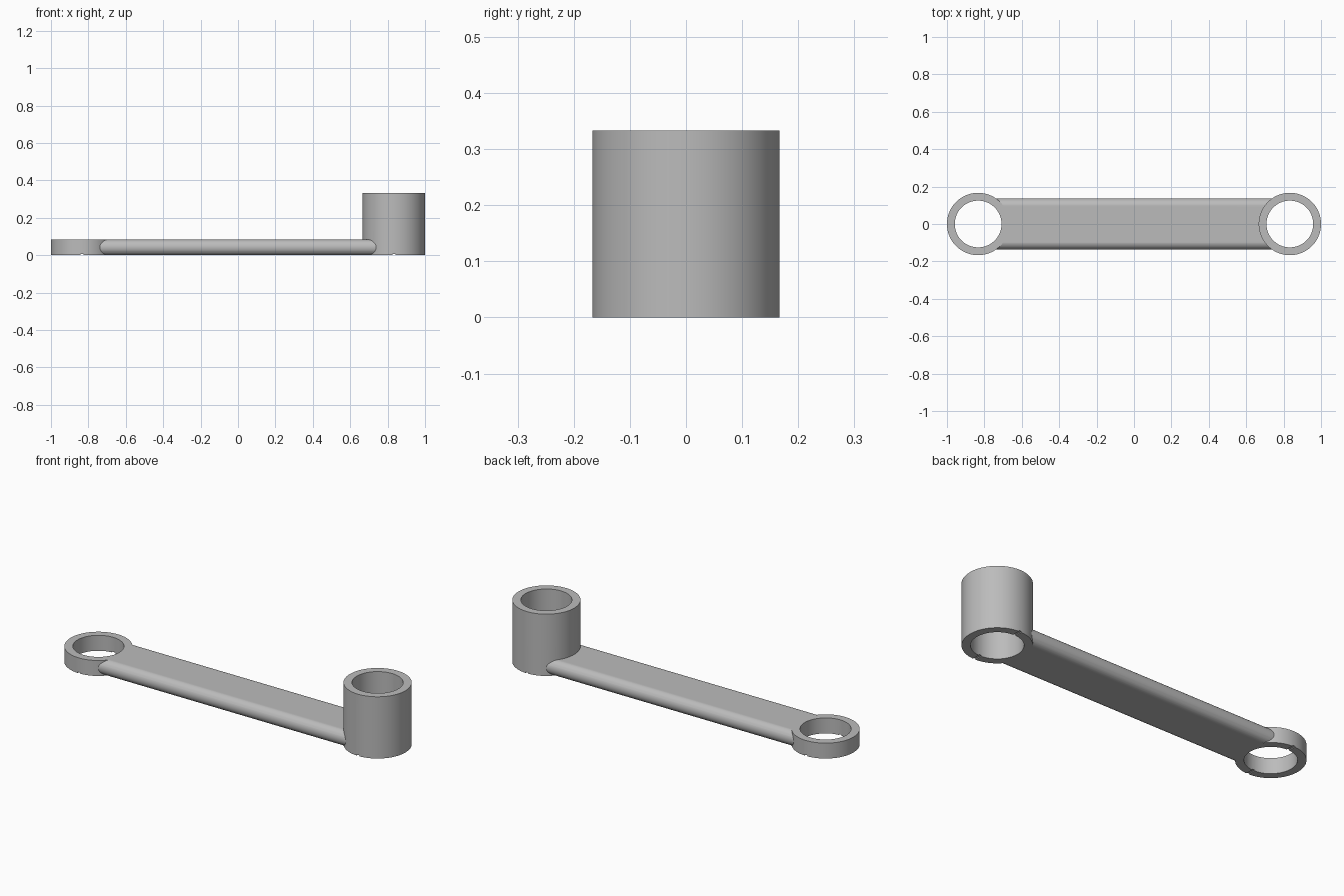
import bpy
import bmesh
from math import pi, cos, sin
from mathutils import Matrix

cube = bpy.data.objects.get("Cube")
if cube:
    bpy.data.objects.remove(cube, do_unlink=True)

END_X = 0.8333       # distance of each ring axis from the middle
OUTER, INNER = 0.1667, 0.125
ARM_H, POST_H = 0.0833, 0.3333
HALF_W = 0.1375

grey = bpy.data.materials.new("plain grey")
grey.use_nodes = True
color = (0.5, 0.5, 0.5, 1)
grey.diffuse_color = color
grey.node_tree.nodes["Principled BSDF"].inputs["Base Color"].default_value = color


def finish(name, bm):
    bmesh.ops.recalc_face_normals(bm, faces=bm.faces)
    mesh = bpy.data.meshes.new(name)
    bm.to_mesh(mesh)
    bm.free()
    mesh.materials.append(grey)
    obj = bpy.data.objects.new(name, mesh)
    bpy.context.collection.objects.link(obj)
    return obj


def cylinder(name, x, radius, z0, z1):
    bm = bmesh.new()
    bmesh.ops.create_cone(bm, cap_ends=True, segments=96, radius1=radius,
                          radius2=radius, depth=z1 - z0,
                          matrix=Matrix.Translation((x, 0, (z0 + z1) / 2)))
    return finish(name, bm)


def combine(target, tool, operation):
    mod = target.modifiers.new(operation.lower(), 'BOOLEAN')
    mod.operation, mod.solver, mod.object = operation, 'EXACT', tool
    bpy.context.view_layer.objects.active = target
    bpy.ops.object.modifier_apply(modifier=mod.name)
    bpy.data.objects.remove(tool, do_unlink=True)


# Flat bar with half-round long edges
bm = bmesh.new()
r, steps = ARM_H / 2, 20
section = []
for side in (1, -1):
    for i in range(steps + 1):
        a = -pi / 2 + pi * i / steps
        section.append((side * (HALF_W - r + r * cos(a)), r + side * r * sin(a)))
face = bm.faces.new([bm.verts.new((-END_X, y, z)) for y, z in section])
ext = bmesh.ops.extrude_face_region(bm, geom=[face], use_keep_orig=True)
bmesh.ops.translate(bm, vec=(2 * END_X, 0, 0),
                    verts=[v for v in ext["geom"] if isinstance(v, bmesh.types.BMVert)])
arm = finish("crank_arm", bm)

# Low ring on the right, tall sleeve on the left
ends = ((-END_X, ARM_H), (END_X, POST_H))
for x, height in ends:
    combine(arm, cylinder("boss", x, OUTER, 0, height), 'UNION')

# Through holes and the fine grooves across the undersides
for x, height in ends:
    combine(arm, cylinder("bore", x, INNER, -0.1, height + 0.1), 'DIFFERENCE')
    bm = bmesh.new()
    bmesh.ops.create_cube(bm, size=1, matrix=Matrix.Translation((x, 0, 0))
                          @ Matrix.Diagonal((0.016, 0.5, 0.01, 1)))
    combine(arm, finish("groove", bm), 'DIFFERENCE')

bpy.ops.object.select_all(action='DESELECT')
arm.select_set(True)
bpy.context.view_layer.objects.active = arm
bpy.ops.object.shade_smooth_by_angle(angle=pi / 6)
